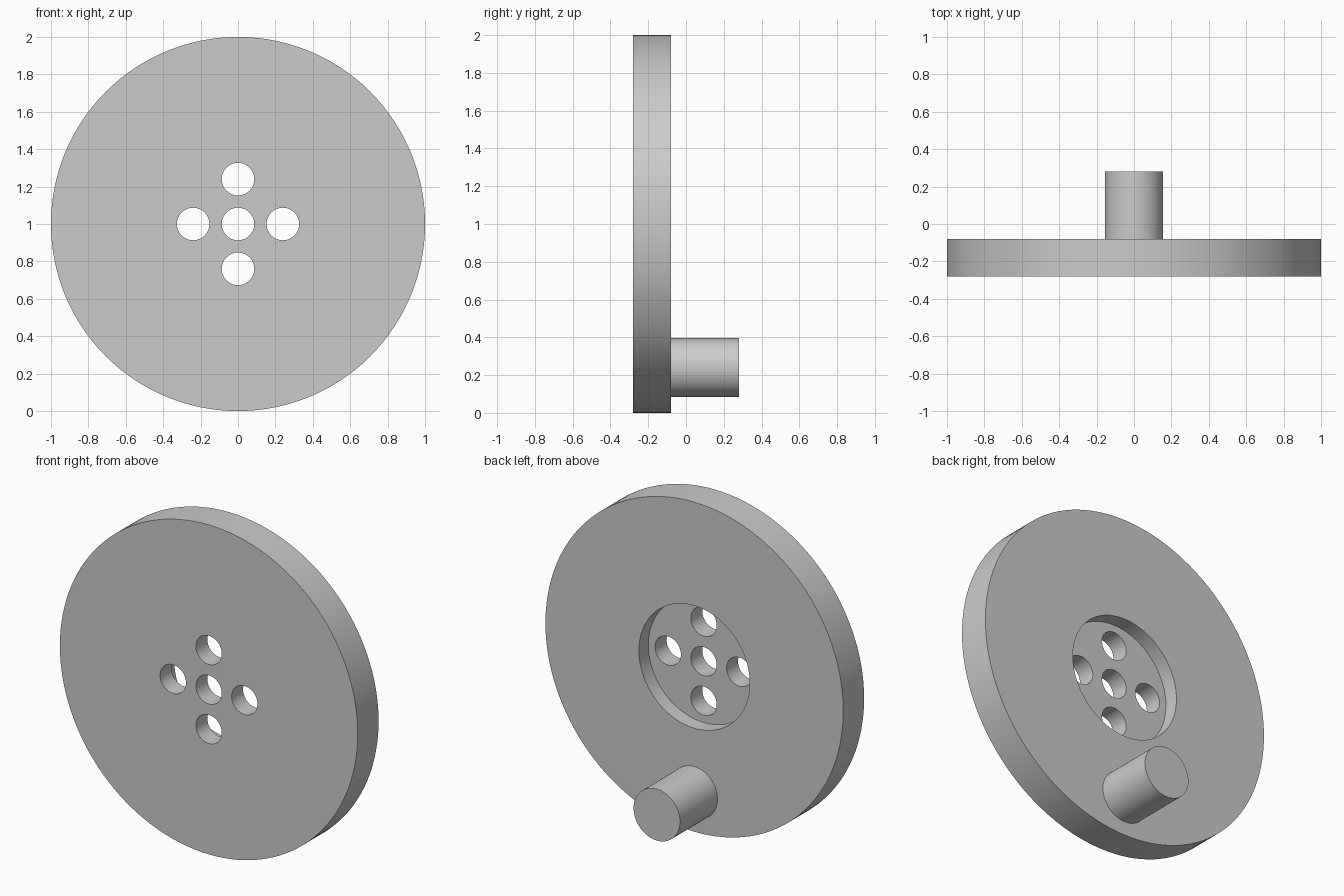
import bpy
import math
from mathutils import Vector

cube = bpy.data.objects.get("Cube")
if cube:
    bpy.data.objects.remove(cube, do_unlink=True)

GREY = (0.6, 0.6, 0.6, 1)
grey = bpy.data.materials.new("plain grey")
grey.use_nodes = True
grey.diffuse_color = GREY
grey.node_tree.nodes["Principled BSDF"].inputs["Base Color"].default_value = GREY

FRONT, BACK, PIN_END = -0.28, -0.08, 0.28
CENTRE_Z = 1.0
RECESS_DEPTH = 0.09


def cylinder(name, radius, x, z, y0, y1, sides):
    """Solid cylinder lying along y from y0 to y1."""
    bpy.ops.mesh.primitive_cylinder_add(
        vertices=sides, radius=radius, depth=y1 - y0,
        location=(x, (y0 + y1) / 2, z), rotation=(math.pi / 2, 0, 0))
    obj = bpy.context.object
    obj.name = name
    obj.data.materials.append(grey)
    return obj


def cut(target, cutter):
    """Subtract the cutter from the target, then discard it."""
    cutter.hide_render = True
    mod = target.modifiers.new("cut", 'BOOLEAN')
    mod.operation = 'DIFFERENCE'
    mod.solver = 'EXACT'
    mod.object = cutter
    bpy.context.view_layer.objects.active = target
    bpy.ops.object.modifier_apply(modifier=mod.name)
    bpy.data.objects.remove(cutter, do_unlink=True)


def smooth(obj):
    bpy.ops.object.select_all(action='DESELECT')
    obj.select_set(True)
    bpy.context.view_layer.objects.active = obj
    bpy.ops.object.shade_smooth_by_angle(angle=math.radians(30))


# Wheel disc with a round recess in its back
disc = cylinder("wheel_disc", 1.0, 0, CENTRE_Z, FRONT, BACK, 128)
cut(disc, cylinder("recess_cutter", 0.372, 0, CENTRE_Z,
                   BACK - RECESS_DEPTH, BACK + 0.1, 96))

# Centre bore and four bolt holes
holes = [Vector((0, 0))] + [Vector((dx, dz)) * 0.24 for dx, dz in
                            ((1, 0), (-1, 0), (0, 1), (0, -1))]
for hole in holes:
    cut(disc, cylinder("hole_cutter", 0.087, hole.x, CENTRE_Z + hole.y,
                       FRONT - 0.1, BACK + 0.1, 48))
smooth(disc)

# Crank pin near the bottom of the back face
pin = cylinder("crank_pin", 0.156, 0, 0.24, BACK - 0.05, PIN_END, 64)
smooth(pin)
